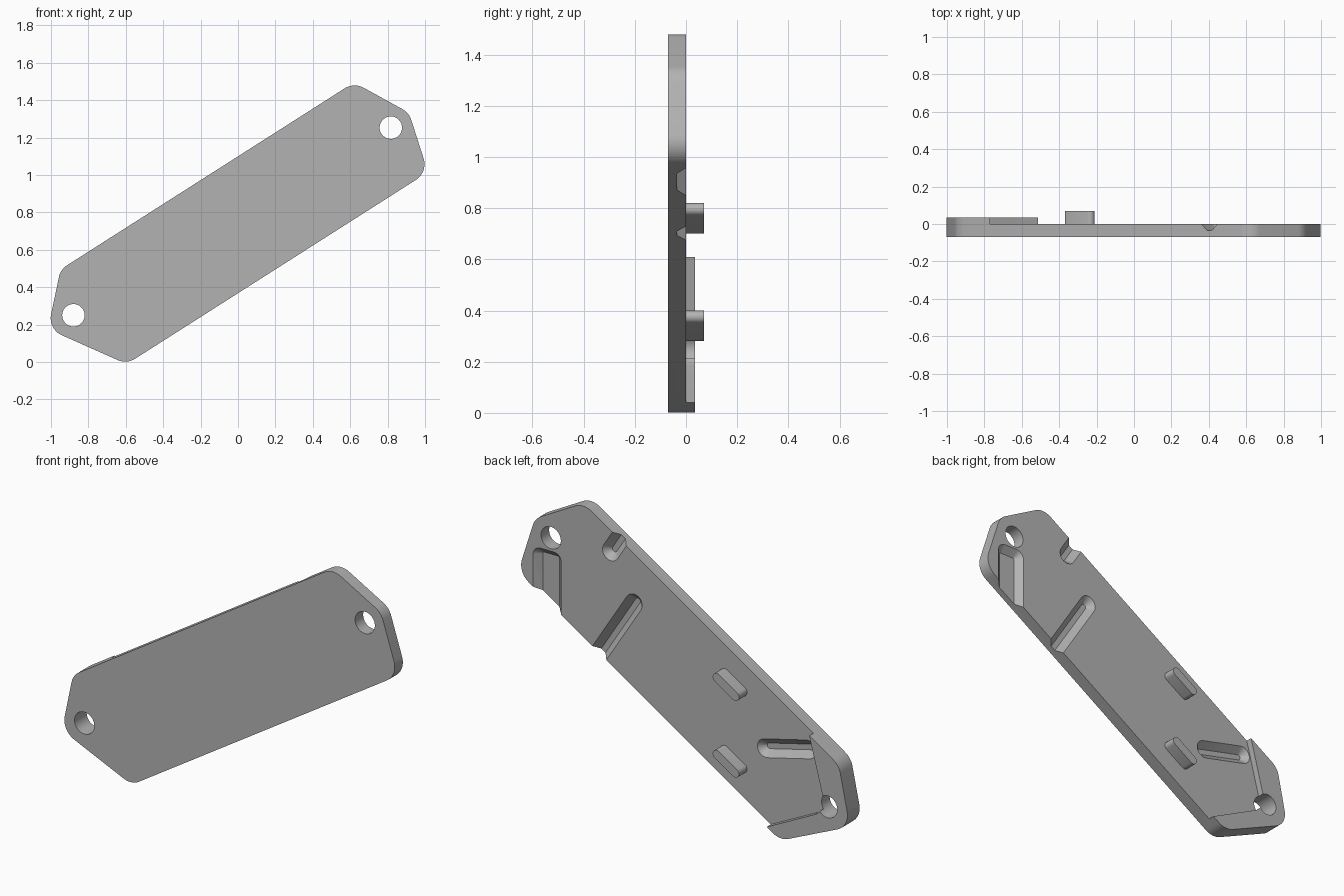
import bpy, bmesh, math
from mathutils import Vector

cube = bpy.data.objects.get("Cube")
if cube:
    bpy.data.objects.remove(cube, do_unlink=True)

grey = bpy.data.materials.new("plain grey")
grey.use_nodes = True
colour = (0.45, 0.45, 0.45, 1)
grey.diffuse_color = colour
grey.node_tree.nodes["Principled BSDF"].inputs["Base Color"].default_value = colour


def ring(core, radius, steps=10):
    """Outline (x, z) at a given distance around a counter-clockwise core."""
    pts, n = [], len(core)
    for i in range(n):
        p, c, q = (Vector(core[k % n]) for k in (i - 1, i, i + 1))
        if n == 1:
            start, sweep, count = 0, math.tau * 31 / 32, 31
        else:
            a, b = c - p, q - c
            start = math.atan2(-a.x, a.y)
            sweep = (math.atan2(-b.x, b.y) - start) % math.tau
            count = steps
        for k in range(count + 1):
            t = start + sweep * k / count
            pts.append((c.x + radius * math.cos(t), c.y + radius * math.sin(t)))
    return pts


def inset(corners, r):
    """Arc centres that round off a sharp convex polygon with radius r."""
    out, n = [], len(corners)
    for i in range(n):
        p, c, q = (Vector(corners[k % n]) for k in (i - 1, i, i + 1))
        a, b = (c - p).normalized(), (q - c).normalized()
        na, nb = Vector((-a.y, a.x)), Vector((-b.y, b.x))
        out.append(c + (na + nb) * r / (1 + na.dot(nb)))
    return out


def loft(name, core, levels):
    """Solid through rings at the given (y, radius) levels."""
    bm = bmesh.new()
    loops = [[bm.verts.new((x, y, z)) for x, z in ring(core, r)] for y, r in levels]
    n = len(loops[0])
    bm.faces.new(loops[0])
    bm.faces.new(loops[-1])
    for lo, hi in zip(loops, loops[1:]):
        for i in range(n):
            j = (i + 1) % n
            bm.faces.new((lo[i], lo[j], hi[j], hi[i]))
    bmesh.ops.recalc_face_normals(bm, faces=bm.faces[:])
    mesh = bpy.data.meshes.new(name)
    bm.to_mesh(mesh)
    bm.free()
    mesh.materials.append(grey)
    obj = bpy.data.objects.new(name, mesh)
    bpy.context.collection.objects.link(obj)
    return obj


def smooth(obj):
    bpy.ops.object.select_all(action='DESELECT')
    obj.select_set(True)
    bpy.context.view_layer.objects.active = obj
    bpy.ops.object.shade_smooth_by_angle(angle=math.radians(30))


# Slanted plate with rounded corners, thick enough for the raised end
outline = [(-0.595, -0.011), (1.016, 1.015), (0.914, 1.333),
           (0.62, 1.495), (-0.949, 0.495), (-1.016, 0.176)]
plate = loft("cover_plate", inset(outline, 0.1), [(-0.07, 0.1), (0.035, 0.1)])

# Recessed inner area that leaves only the lower end raised
pocket = [(-0.872, 0.221), (-0.1, -0.165), (1.4, 0.6), (1.4, 2), (-0.5, 1.636)]
cutters = [loft("recess_cutter", inset(pocket, 0.1), [(0, 0.1), (0.1, 0.1)])]

# Screw holes
for centre in [(-0.88, 0.25), (0.817, 1.253)]:
    cutters.append(loft("hole_cutter", [centre], [(-0.1, 0.06), (0.1, 0.06)]))

# Grooves with sloping sides: three narrow, one wide
depth, lip = 0.035, 0.005
grooves = [
    ([(0.455, 1.275), (0.30, 1.52)], 0.05),
    ([(0.315, 1.03), (0.625, 0.543)], 0.05),
    ([(-0.482, 0.45), (-0.738, 0.512)], 0.05),
    ([(0.80, 0.6), (0.88, 0.6), (0.88, 1.135), (0.80, 1.135)], 0.045),
]
for core, r in grooves:
    cutters.append(loft("groove_cutter", core,
                        [(-depth, r - depth), (lip, r + lip), (0.06, r + lip)]))

# Cut everything, keep the result and drop the cutters
for cutter in cutters:
    cutter.hide_render = True
    mod = plate.modifiers.new("cut", 'BOOLEAN')
    mod.operation = 'DIFFERENCE'
    mod.solver = 'EXACT'
    mod.object = cutter
bpy.context.view_layer.update()
graph = bpy.context.evaluated_depsgraph_get()
result = bpy.data.meshes.new_from_object(plate.evaluated_get(graph))
plate.modifiers.clear()
plate.data = result
for cutter in cutters:
    bpy.data.objects.remove(cutter, do_unlink=True)
smooth(plate)

# Two rounded locating pegs, parallel to the long edges
along = Vector((0.844, 0.536)) * 0.065
for name, z in (("upper_peg", 0.76), ("lower_peg", 0.34)):
    mid = Vector((-0.29, z))
    smooth(loft(name, [mid - along, mid + along], [(-0.01, 0.025), (0.07, 0.025)]))
